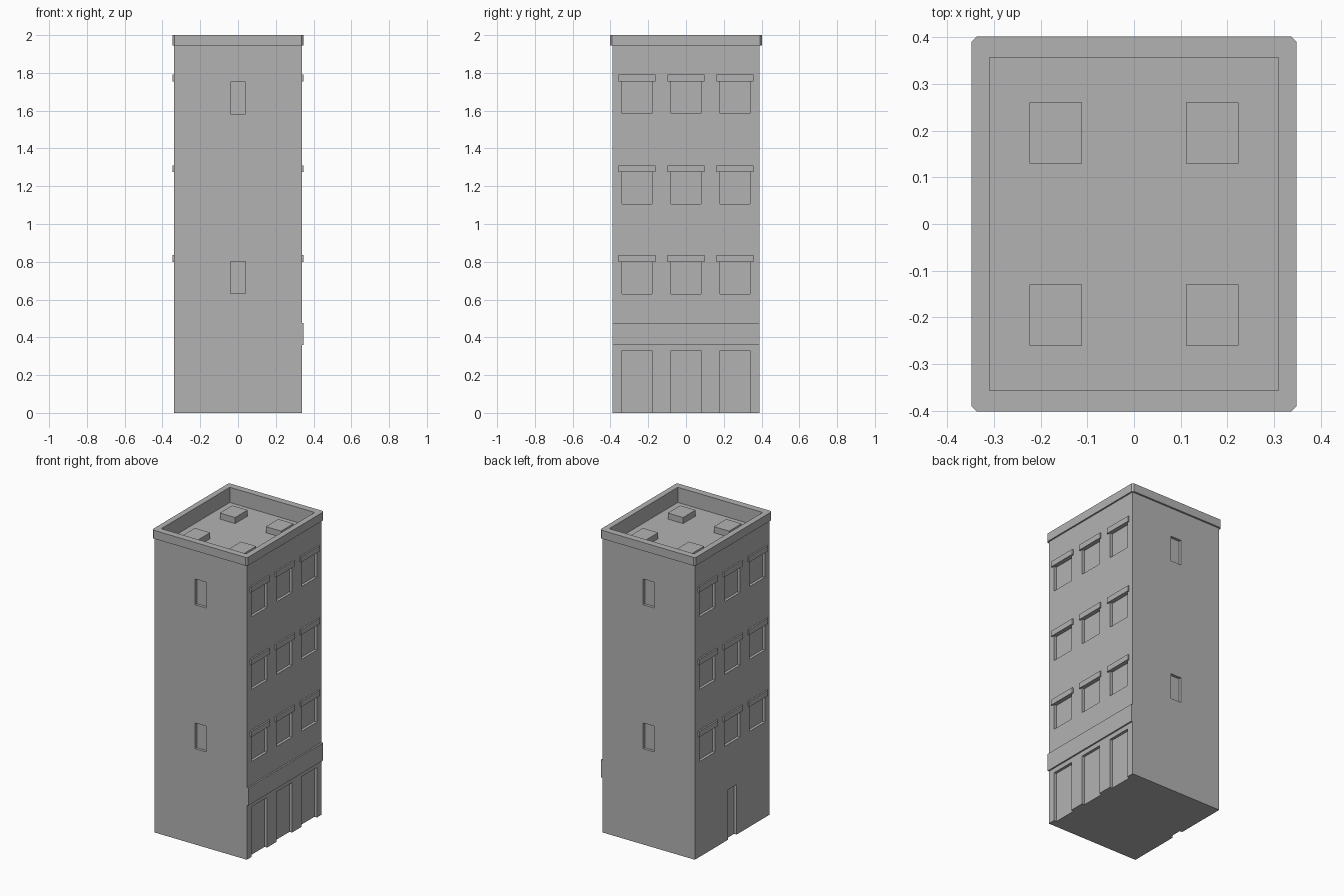
import bpy, bmesh
from mathutils import Matrix, Vector

cube = bpy.data.objects.get("Cube")
if cube:
    bpy.data.objects.remove(cube, do_unlink=True)

grey = bpy.data.materials.new("plain grey")
colour = (0.45, 0.45, 0.45, 1)
grey.diffuse_color = colour
grey.use_nodes = True
grey.node_tree.nodes["Principled BSDF"].inputs["Base Color"].default_value = colour

HALF_X, HALF_Y = 0.338, 0.39      # outer wall planes
RIM_X, RIM_Y = 0.348, 0.402       # cornice
WELL_X, WELL_Y = 0.31, 0.357      # inside of the parapet
ROOF, CORNICE, TOP = 1.90, 1.945, 2.0
RECESS = 0.018


def boxes(name, spans):
    """One object made of boxes, each given as (x0, x1, y0, y1, z0, z1)."""
    bm = bmesh.new()
    for x0, x1, y0, y1, z0, z1 in spans:
        centre = Vector((x0 + x1, y0 + y1, z0 + z1)) / 2
        size = Matrix.Diagonal((abs(x1 - x0), abs(y1 - y0), abs(z1 - z0), 1))
        bmesh.ops.create_cube(bm, size=1, matrix=Matrix.Translation(centre) @ size)
    mesh = bpy.data.meshes.new(name)
    bm.to_mesh(mesh)
    bm.free()
    mesh.materials.append(grey)
    obj = bpy.data.objects.new(name, mesh)
    bpy.context.collection.objects.link(obj)
    return obj


def cut(obj, cutter):
    mod = obj.modifiers.new("recesses", "BOOLEAN")
    mod.operation = "DIFFERENCE"
    mod.solver = "EXACT"
    mod.object = cutter
    cutter.hide_render = True
    bpy.context.view_layer.objects.active = obj
    bpy.ops.object.modifier_apply(modifier=mod.name)
    bpy.data.objects.remove(cutter, do_unlink=True)


def side_recess(side, y, half, z0, z1):
    return (side * (HALF_X - RECESS), side * (HALF_X + 0.1), y - half, y + half, z0, z1)


# Window bays, street doors, rear door and narrow end windows
bays = (-0.26, 0, 0.26)
lintel_bottoms = (0.80, 1.275, 1.755)
openings = [side_recess(s, y, 0.08, z - 0.17, z)
            for s in (-1, 1) for y in bays for z in lintel_bottoms]
openings += [side_recess(1, y, 0.08, -0.1, 0.33) for y in bays]
openings.append(side_recess(-1, 0, 0.045, -0.1, 0.33))
openings += [(-0.04, 0.04, s * (HALF_Y - RECESS), s * (HALF_Y + 0.1), z, z + 0.17)
             for s in (-1, 1) for z in (0.632, 1.582)]
well = (-WELL_X, WELL_X, -WELL_Y, WELL_Y, ROOF, TOP + 0.1)

walls = boxes("walls", [(-HALF_X, HALF_X, -HALF_Y, HALF_Y, 0, CORNICE)])
cut(walls, boxes("opening_cutter", openings + [well]))

# Parapet cornice with clipped corners
cornice = boxes("cornice", [(-RIM_X, RIM_X, -RIM_Y, RIM_Y, CORNICE, TOP)])
bm = bmesh.new()
bm.from_mesh(cornice.data)
uprights = [e for e in bm.edges if abs(e.verts[0].co.z - e.verts[1].co.z) > 0.01]
bmesh.ops.bevel(bm, geom=uprights, offset=0.011, segments=1, affect="EDGES")
bm.to_mesh(cornice.data)
bm.free()
cut(cornice, boxes("well_cutter", [well]))

# Lintels over the side windows
boxes("window_lintels", [(s * HALF_X, s * RIM_X, y - 0.098, y + 0.098, z, z + 0.036)
                         for s in (-1, 1) for y in bays for z in lintel_bottoms])

# Blank fascia above the street doors
boxes("shop_fascia", [(HALF_X, RIM_X, -HALF_Y, HALF_Y, 0.36, 0.477)])

# Rooftop units
boxes("rooftop_units", [(x - 0.056, x + 0.056, y - 0.065, y + 0.065, ROOF, 1.94)
                        for x in (-0.168, 0.168) for y in (-0.195, 0.195)])
